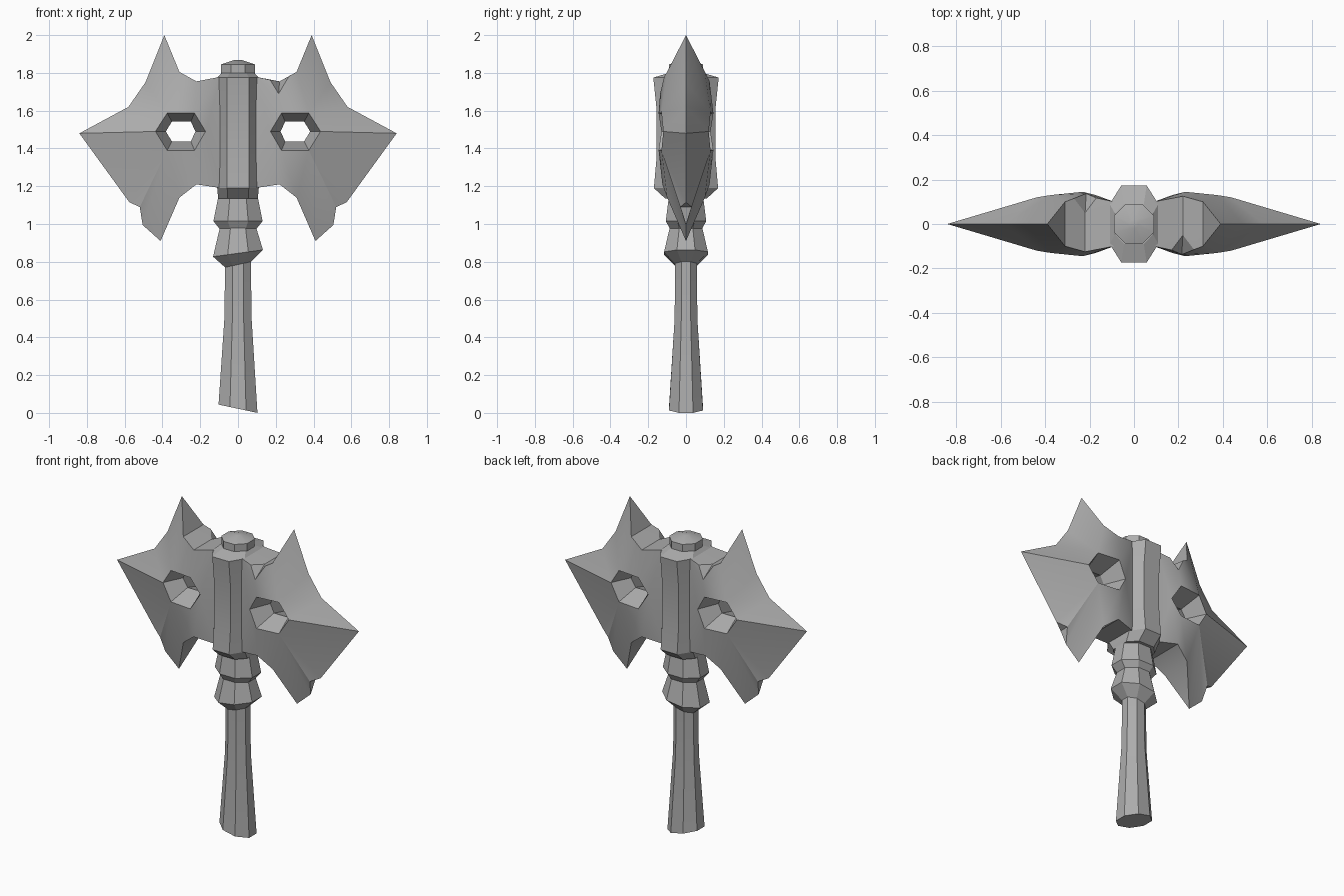
import bpy, bmesh, math

cube = bpy.data.objects.get("Cube")
if cube:
    bpy.data.objects.remove(cube, do_unlink=True)

steel = bpy.data.materials.new("grey_steel")
steel.use_nodes = True
GREY = (0.42, 0.42, 0.42, 1)
steel.diffuse_color = GREY
steel.node_tree.nodes["Principled BSDF"].inputs["Base Color"].default_value = GREY


def finish(bm, name, angle):
    bmesh.ops.recalc_face_normals(bm, faces=bm.faces)
    mesh = bpy.data.meshes.new(name)
    bm.to_mesh(mesh)
    bm.free()
    mesh.materials.append(steel)
    obj = bpy.data.objects.new(name, mesh)
    bpy.context.collection.objects.link(obj)
    bpy.ops.object.select_all(action='DESELECT')
    obj.select_set(True)
    bpy.context.view_layer.objects.active = obj
    bpy.ops.object.shade_smooth_by_angle(angle=math.radians(angle))
    return obj


def octagon_stack(name, rings, angle=20, corner=0.414):
    """Loft eight-sided rings given as (half width, half depth, height, tilt)."""
    bm = bmesh.new()
    c = corner
    shape = [(1, c), (c, 1), (-c, 1), (-1, c), (-1, -c), (-c, -1), (c, -1), (1, -c)]
    loops = [[bm.verts.new((x * w, y * d, max(0, z + x * tilt))) for x, y in shape]
             for w, d, z, tilt in rings]
    for a, b in zip(loops, loops[1:]):
        for i in range(8):
            j = (i + 1) % 8
            bm.faces.new((a[i], a[j], b[j], b[i]))
    bm.faces.new(loops[0])
    bm.faces.new(loops[-1])
    return finish(bm, name, angle)


# Handle with a slanted, flared foot
octagon_stack("handle", [(.103, .09, .022, -.022), (.072, .06, .5, 0),
                         (.068, .058, .82, 0)], 35)
# Two flared collars under the head
octagon_stack("lower_collar", [(.068, .058, .785, .015), (.132, .116, .845, .018),
                               (.095, .085, .985, 0)])
octagon_stack("upper_collar", [(.098, .085, .975, 0), (.13, .107, 1.015, 0),
                               (.103, .09, 1.15, 0)])
# Central socket, slightly waisted in depth
octagon_stack("head_socket", [(.105, .11, 1.135, 0), (.11, .17, 1.19, 0),
                              (.11, .155, 1.36, 0), (.11, .155, 1.6, 0),
                              (.11, .173, 1.775, 0), (.085, .09, 1.80, 0)], 15, 0.52)
# Knob on top
octagon_stack("top_cap", [(.08, .08, 1.785, 0), (.09, .09, 1.80, 0),
                          (.09, .09, 1.845, 0), (.02, .02, 1.868, 0)])

# Blade rim: x, z, half thickness, and the hole corner it joins
RIM = [(.09, 1.78, .1, 0), (.22, 1.755, .125, 1), (.31, 1.805, .1, 2),
       (.39, 2, 0, 2), (.49, 1.75, 0, 2), (.58, 1.62, 0, 2), (.84, 1.48, 0, 3),
       (.575, 1.115, 0, 4), (.52, 1.09, .03, 4), (.505, .995, 0, 4),
       (.41, .91, 0, 4), (.31, 1.14, .1, 4), (.22, 1.21, .125, 5), (.09, 1.19, .1, 0)]
# Hole corners on the faces, and at the middle plane
HOLE = [(.172, 1.49, .13), (.23, 1.587, .145), (.375, 1.587, .13),
        (.437, 1.49, .12), (.375, 1.39, .13), (.23, 1.39, .145)]
INNER = [(.225, 1.49), (.25, 1.542), (.35, 1.542),
         (.382, 1.49), (.35, 1.437), (.25, 1.437)]


def blade(name, turn):
    bm = bmesh.new()
    inner = [bm.verts.new((x, 0, z)) for x, z in INNER]
    sides = []
    for s in (-1, 1):
        rim = [bm.verts.new((x, s * t, z)) for x, z, t, _ in RIM]
        hole = [bm.verts.new((x, s * t, z)) for x, z, t in HOLE]
        sides.append(rim)
        for i in range(6):
            j = (i + 1) % 6
            bm.faces.new((hole[i], hole[j], inner[j], inner[i]))
        for i in range(len(RIM)):
            j = (i + 1) % len(RIM)
            a, b = hole[RIM[i][3]], hole[RIM[j][3]]
            if s < 0 and i in (0, 1):
                # Chipped notch in the top edge of one face
                if i == 0:
                    lip = bm.verts.new((.17, -.117, 1.763))
                    chip = bm.verts.new((.215, -.137, 1.69))
                    far = bm.verts.new((.27, -.115, 1.782))
                    bm.faces.new((rim[0], lip, chip, b, a))
                    rim[1].co.y = -.05
                    bm.faces.new((lip, rim[1], chip))
                else:
                    bm.faces.new((chip, far, rim[2], b, a))
                    bm.faces.new((chip, rim[1], far))
            else:
                bm.faces.new((rim[i], rim[j], b, a) if a != b else (rim[i], rim[j], a))
    # Rim strip joining both faces
    front, back = sides
    for i in range(len(RIM)):
        j = (i + 1) % len(RIM)
        edge = [front[i], front[j], back[j], back[i]]
        if i == 0:
            edge.insert(1, lip)
        elif i == 1:
            edge.insert(1, far)
        bm.faces.new(edge)
    bmesh.ops.remove_doubles(bm, verts=bm.verts, dist=0.0005)
    bmesh.ops.triangulate(bm, faces=[f for f in bm.faces if len(f.verts) > 4])
    obj = finish(bm, name, 30)
    obj.rotation_euler.z = turn


blade("left_blade", 0)
blade("right_blade", math.pi)
